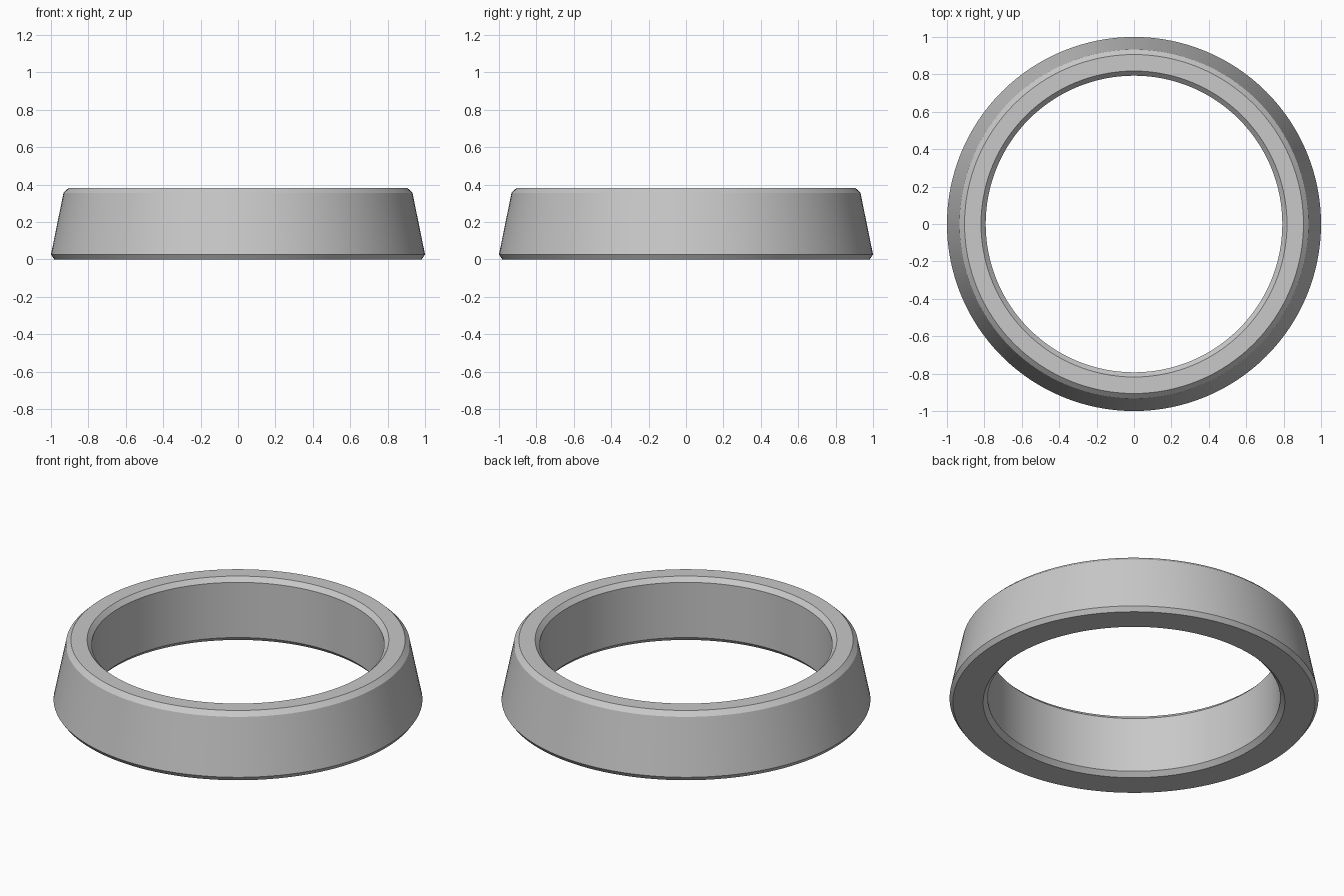
import bpy
import bmesh
import math
from mathutils import Matrix, Vector

cube = bpy.data.objects.get("Cube")
if cube:
    bpy.data.objects.remove(cube, do_unlink=True)

# Plain grey material
grey = bpy.data.materials.new("plain grey")
grey.use_nodes = True
colour = (0.58, 0.58, 0.58, 1.0)
grey.diffuse_color = colour
grey.node_tree.nodes["Principled BSDF"].inputs["Base Color"].default_value = colour

# Cross-section of the ring: sloped outer wall, straight bore, chamfered edges
SEGMENTS = 128
HEIGHT = 0.382
CHAMFER = 0.026
section = [
    (0.982, 0), (1.0, CHAMFER),
    (0.933, HEIGHT - CHAMFER), (0.906, HEIGHT),
    (0.818, HEIGHT), (0.793, HEIGHT - CHAMFER),
    (0.793, CHAMFER), (0.818, 0),
]

# Revolve the section into a closed ring
bm = bmesh.new()
loops = []
for i in range(SEGMENTS):
    turn = Matrix.Rotation(math.tau * i / SEGMENTS, 3, "Z")
    loops.append([bm.verts.new(turn @ Vector((r, 0, z))) for r, z in section])
for i, loop in enumerate(loops):
    following = loops[(i + 1) % SEGMENTS]
    for j in range(len(section)):
        k = (j + 1) % len(section)
        bm.faces.new((loop[j], following[j], following[k], loop[k]))
bmesh.ops.recalc_face_normals(bm, faces=bm.faces)

mesh = bpy.data.meshes.new("tapered_ring")
bm.to_mesh(mesh)
bm.free()
mesh.materials.append(grey)
ring = bpy.data.objects.new("tapered_ring", mesh)
bpy.context.collection.objects.link(ring)

# Round walls smooth, chamfer edges crisp
bpy.ops.object.select_all(action="DESELECT")
ring.select_set(True)
bpy.context.view_layer.objects.active = ring
bpy.ops.object.shade_smooth_by_angle(angle=math.radians(20))
